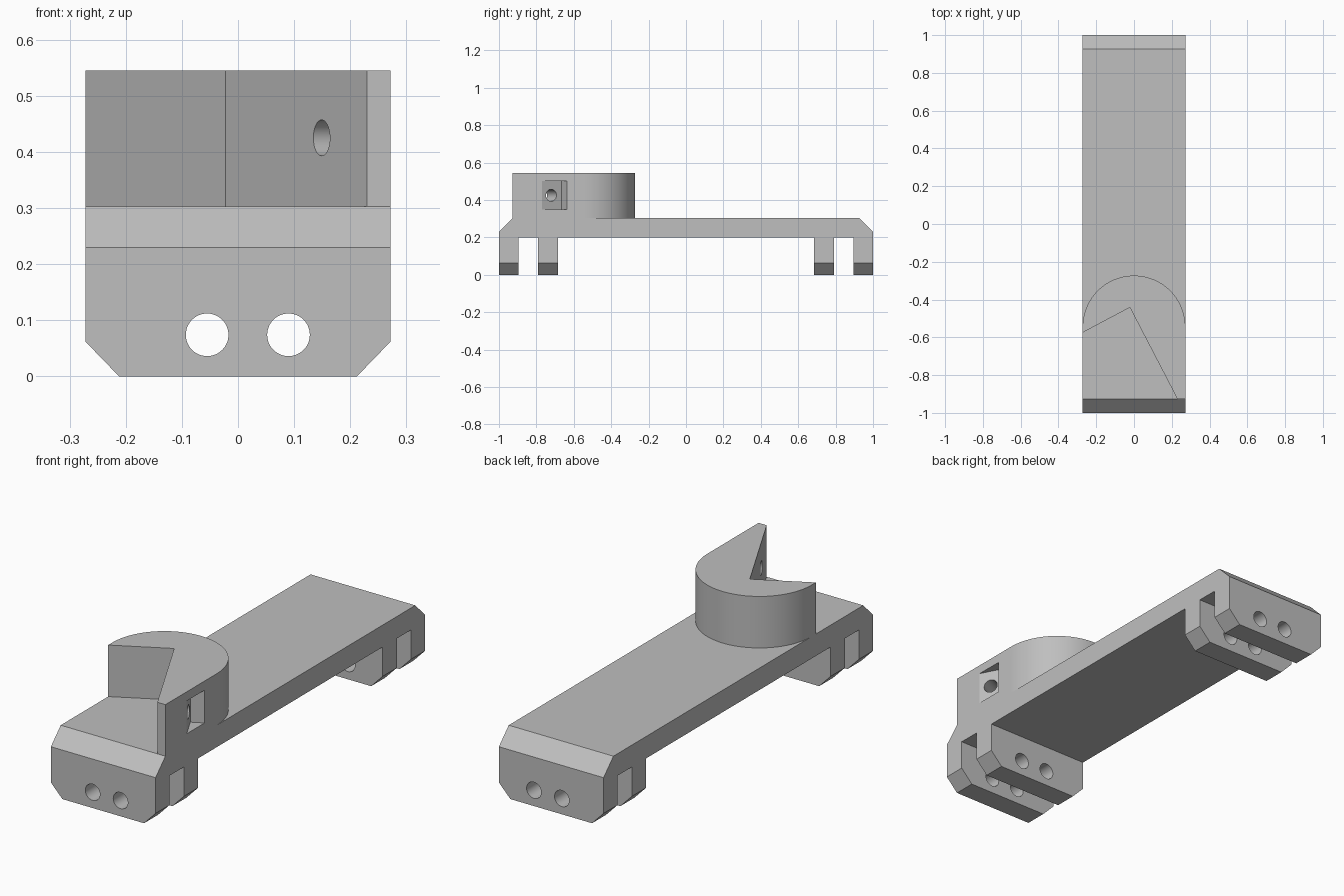
import bpy, math
from mathutils import Vector, Matrix

cube = bpy.data.objects.get("Cube")
if cube:
    bpy.data.objects.remove(cube, do_unlink=True)

grey = bpy.data.materials.new("plain grey")
grey.use_nodes = True
grey.diffuse_color = (0.52, 0.52, 0.52, 1)
grey.node_tree.nodes["Principled BSDF"].inputs["Base Color"].default_value = (0.52, 0.52, 0.52, 1)

W = 0.272           # half width
TOP = 0.303         # plate top
HEAD = 0.545        # clamp block top


def prism(name, points, axis, lo, hi):
    """Extrude a 2D outline along x (y,z), y (x,z) or z (x,y)."""
    def place(p, h):
        return {"x": (h, p[0], p[1]), "y": (p[0], h, p[1]), "z": (p[0], p[1], h)}[axis]
    n = len(points)
    verts = [place(p, lo) for p in points] + [place(p, hi) for p in points]
    faces = [tuple(range(n))[::-1], tuple(range(n, 2 * n))]
    faces += [(i, (i + 1) % n, n + (i + 1) % n, n + i) for i in range(n)]
    mesh = bpy.data.meshes.new(name)
    mesh.from_pydata(verts, [], faces)
    mesh.materials.append(grey)
    obj = bpy.data.objects.new(name, mesh)
    bpy.context.collection.objects.link(obj)
    # Make the normals point outwards whatever the outline direction
    import bmesh
    bm = bmesh.new()
    bm.from_mesh(mesh)
    bmesh.ops.recalc_face_normals(bm, faces=bm.faces)
    bm.to_mesh(mesh)
    bm.free()
    return obj


def arc(cx, cy, r, start, end, steps):
    angles = [math.radians(start + (end - start) * i / steps) for i in range(steps + 1)]
    return [(cx + r * math.cos(a), cy + r * math.sin(a)) for a in angles]


def combine(target, tool, operation):
    mod = target.modifiers.new("combine", "BOOLEAN")
    mod.operation, mod.object, mod.solver = operation, tool, "EXACT"
    bpy.context.view_layer.objects.active = target
    bpy.ops.object.modifier_apply(modifier=mod.name)
    bpy.data.objects.remove(tool, do_unlink=True)


# Plate with bevelled ends and two pairs of cross feet (side profile)
half = [(0.685, 0.2), (0.685, 0), (0.79, 0), (0.79, 0.2), (0.895, 0.2),
        (0.895, 0), (1, 0), (1, 0.23), (0.927, TOP)]
bracket = prism("mounting_bracket", half + [(-y, z) for y, z in reversed(half)], "x", -W, W)

# Slanted lower corners of the feet (front outline)
outline = [(-0.212, -0.0), (0.212, 0), (W, 0.062), (W, 0.7), (-W, 0.7), (-W, 0.062)]
outline = [(x * 1.0, z) for x, z in outline]
for side in (-1, 1):
    corner = prism("corner_cutter", [(side * 0.212, 0), (side * W, 0.062),
                   (side * 0.4, 0.062), (side * 0.4, -0.1), (side * 0.212, -0.1)], "y", -1.1, 1.1)
    combine(bracket, corner, "DIFFERENCE")

# Round-backed clamp block with an open V notch
apex, tip = Vector((-0.022, -0.442)), Vector((0.23, -0.927))
block_outline = [(W, -0.927)] + arc(0, -0.545, W, 0, 180, 48) + [(-W, -0.575), tuple(apex), tuple(tip)]
block = prism("clamp_block", block_outline, "z", 0.26, HEAD)
combine(bracket, block, "UNION")

# Pairs of rod holes through all feet
for x in (-0.055, 0.09):
    combine(bracket, prism("rod_hole", arc(x, 0.074, 0.038, 0, 352.5, 47), "y", -1.1, 1.1), "DIFFERENCE")

# Screw hole and nut pocket, square to the long notch face
along = (tip - apex).normalized()
out = Vector((-along.y, along.x))
centre = apex + along * 0.371
frame = Matrix(((along.x, out.x, 0, centre.x), (along.y, out.y, 0, centre.y),
                (0, 0, 1, 0.425), (0, 0, 0, 1)))
screw = prism("screw_hole", arc(0, 0, 0.032, 0, 348.75, 31), "y", -0.05, 0.2)
pocket = prism("nut_pocket", [(-0.063, -0.077), (0.16, -0.077), (0.16, 0.077), (-0.063, 0.077)],
               "y", 0.11, 0.3)
for cutter in (screw, pocket):
    cutter.data.transform(frame)
    combine(bracket, cutter, "DIFFERENCE")

# Smooth curved walls, crisp edges
bpy.ops.object.select_all(action="DESELECT")
bracket.select_set(True)
bpy.context.view_layer.objects.active = bracket
bpy.ops.object.shade_smooth_by_angle(angle=math.radians(25))
